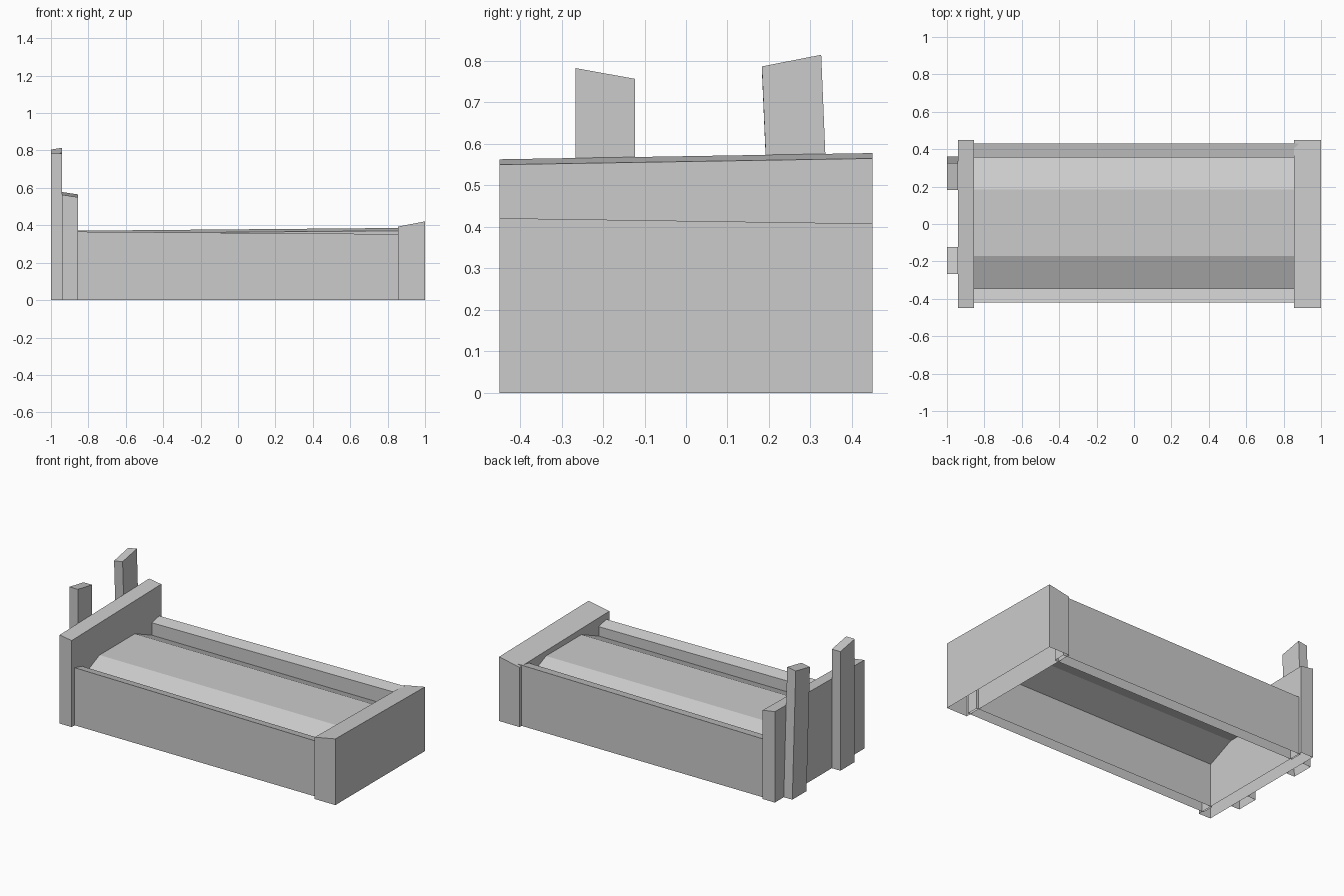
import bpy
import bmesh

cube = bpy.data.objects.get("Cube")
if cube:
    bpy.data.objects.remove(cube, do_unlink=True)

grey = bpy.data.materials.new("plain grey")
grey.use_nodes = True
grey.diffuse_color = (0.6, 0.6, 0.6, 1)
grey.node_tree.nodes["Principled BSDF"].inputs["Base Color"].default_value = (0.6, 0.6, 0.6, 1)


def finish(name, bm):
    mesh = bpy.data.meshes.new(name)
    bm.to_mesh(mesh)
    bm.free()
    mesh.materials.append(grey)
    obj = bpy.data.objects.new(name, mesh)
    bpy.context.collection.objects.link(obj)
    return obj


def board(name, x, y, tops, lean=0.0):
    """Upright board, open underneath, with its own height at each top corner.
    tops: left-front, right-front, right-back, left-back; lean shifts the top in y."""
    bm = bmesh.new()
    corners = [(x[0], y[0]), (x[1], y[0]), (x[1], y[1]), (x[0], y[1])]
    low = [bm.verts.new((cx, cy, 0)) for cx, cy in corners]
    high = [bm.verts.new((cx, cy + lean, z)) for (cx, cy), z in zip(corners, tops)]
    for i in range(4):
        j = (i + 1) % 4
        bm.faces.new((low[i], low[j], high[j], high[i]))
    bm.faces.new(high)
    bmesh.ops.recalc_face_normals(bm, faces=bm.faces)
    return finish(name, bm)


# End boards with sloping tops
board("headboard", (-0.94, -0.855), (-0.45, 0.45), (0.563, 0.55, 0.565, 0.578))
board("footboard", (0.855, 1.0), (-0.45, 0.45), (0.393, 0.421, 0.408, 0.38))

# Long side boards, let slightly into the end boards
board("front_side_board", (-0.865, 0.87), (-0.42, -0.345), (0.366, 0.353, 0.335, 0.347))
board("back_side_board", (-0.865, 0.88), (0.355, 0.43), (0.356, 0.371, 0.386, 0.371))

# Posts behind the headboard, one leaning
board("front_post", (-1.0, -0.94), (-0.267, -0.123), (0.783, 0.783, 0.757, 0.757))
board("back_post", (-1.0, -0.94), (0.217, 0.36), (0.777, 0.787, 0.815, 0.805), lean=-0.034)

# Raised filling: an open sheet with two sloping flanks
bm = bmesh.new()
profile = [(-0.345, 0.275), (-0.17, 0.351), (0.185, 0.351), (0.355, 0.277)]
rows = [[bm.verts.new((x, y, z)) for y, z in profile] for x in (-0.857, 0.857)]
for i in range(len(profile) - 1):
    bm.faces.new((rows[0][i], rows[1][i], rows[1][i + 1], rows[0][i + 1]))
finish("filling", bm)
